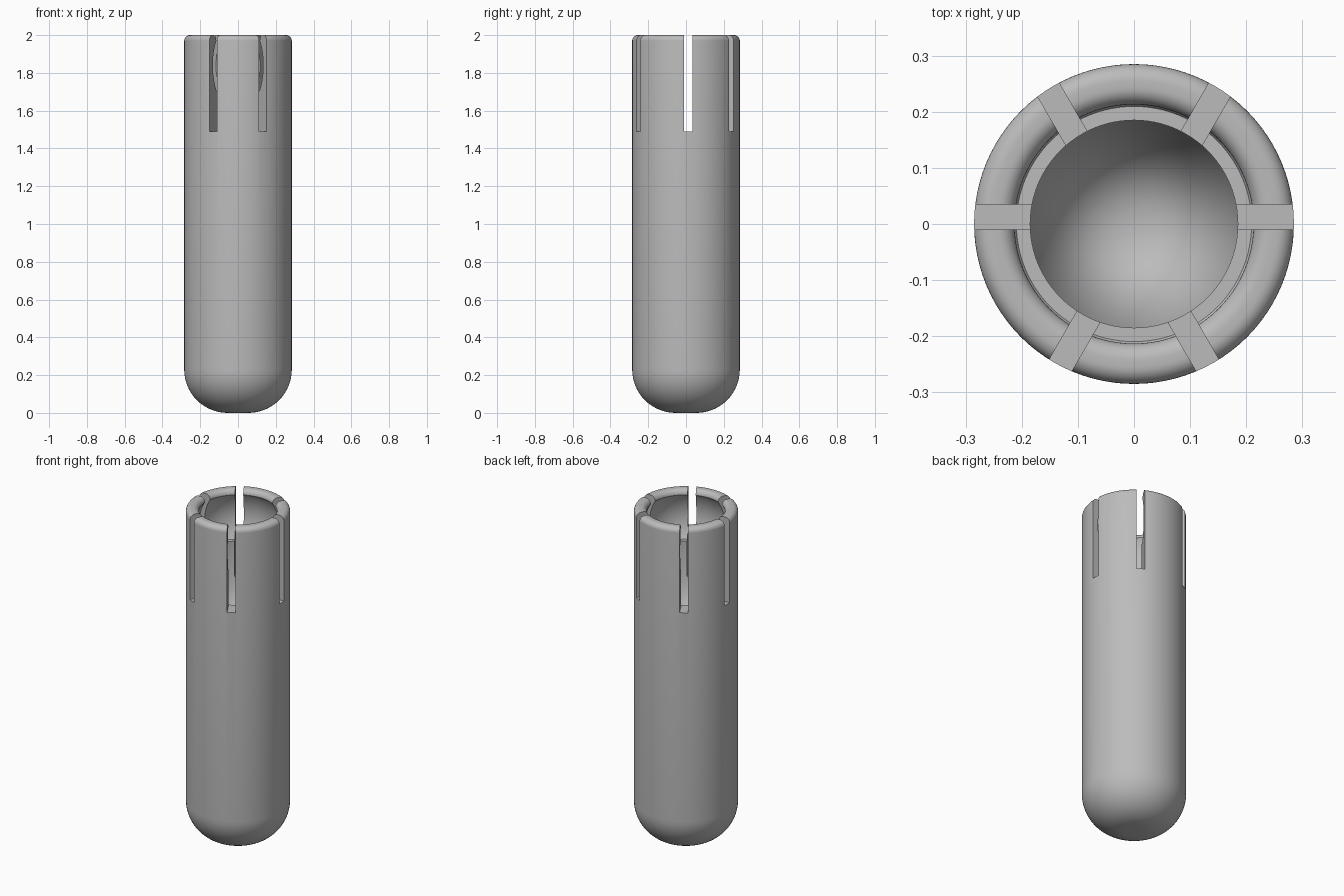
import bpy, bmesh, math
from mathutils import Matrix, Vector

if "Cube" in bpy.data.objects:
    bpy.data.objects.remove(bpy.data.objects["Cube"])

grey = bpy.data.materials.new("plain_grey")
grey.diffuse_color = (0.5, 0.5, 0.5, 1)
grey.use_nodes = True
grey.node_tree.nodes["Principled BSDF"].inputs["Base Color"].default_value = grey.diffuse_color

R = 0.285          # outer radius
SEGMENTS = 96


def arc(r, z, radius, start, end, steps):
    """Profile points (radius, height) on an arc, angles in degrees."""
    angles = [math.radians(start + (end - start) * i / steps) for i in range(steps + 1)]
    return [(r + radius * math.cos(a), z + radius * math.sin(a)) for a in angles]


# Closed half-section: rounded base, wall, rolled lip, ball socket, ledge, drilled hole
profile = [(0, 0)]
profile += arc(R - 0.23, 0.23, 0.23, -90, 0, 16)
profile += arc(R - 0.03, 1.97, 0.03, 0, 90, 8)
profile += arc(0.243, 1.97, 0.03, 90, 180, 8)
profile += arc(0, 1.84, 0.25, 31, -33, 20)
profile += [(0.185, 1.704), (0.185, 1.45), (0, 1.08)]

# Body turned from the section
bm = bmesh.new()
rings = []
for r, z in profile:
    if r < 1e-6:
        rings.append([bm.verts.new((0, 0, z))])
    else:
        rings.append([bm.verts.new((r * math.cos(a), r * math.sin(a), z))
                      for a in (2 * math.pi * i / SEGMENTS for i in range(SEGMENTS))])
for low, high in zip(rings, rings[1:]):
    for i in range(SEGMENTS):
        j = (i + 1) % SEGMENTS
        if len(low) == 1:
            bm.faces.new((low[0], high[j], high[i]))
        elif len(high) == 1:
            bm.faces.new((low[i], low[j], high[0]))
        else:
            bm.faces.new((low[i], low[j], high[j], high[i]))
bmesh.ops.recalc_face_normals(bm, faces=bm.faces)
mesh = bpy.data.meshes.new("slotted_tube")
bm.to_mesh(mesh)
bm.free()
body = bpy.data.objects.new("slotted_tube", mesh)
body.data.materials.append(grey)
bpy.context.collection.objects.link(body)
bpy.context.view_layer.objects.active = body
body.select_set(True)

# Three slightly off-centre cuts right across the rim make six slots
for angle, offset in ((0, 0.0125), (60, -0.0125), (120, 0.0125)):
    bm = bmesh.new()
    bmesh.ops.create_cube(bm, size=1, matrix=(
        Matrix.Rotation(math.radians(angle), 4, 'Z')
        @ Matrix.Translation((0, offset, 1.79))
        @ Matrix.Diagonal(Vector((1, 0.045, 0.6, 1)))))
    cut_mesh = bpy.data.meshes.new("slot_cutter")
    bm.to_mesh(cut_mesh)
    bm.free()
    cutter = bpy.data.objects.new("slot_cutter", cut_mesh)
    cutter.hide_render = True
    bpy.context.collection.objects.link(cutter)
    mod = body.modifiers.new("slot", 'BOOLEAN')
    mod.operation = 'DIFFERENCE'
    mod.solver = 'EXACT'
    mod.object = cutter
    bpy.ops.object.modifier_apply(modifier=mod.name)
    bpy.data.objects.remove(cutter)

bpy.ops.object.shade_smooth_by_angle(angle=math.radians(30))
